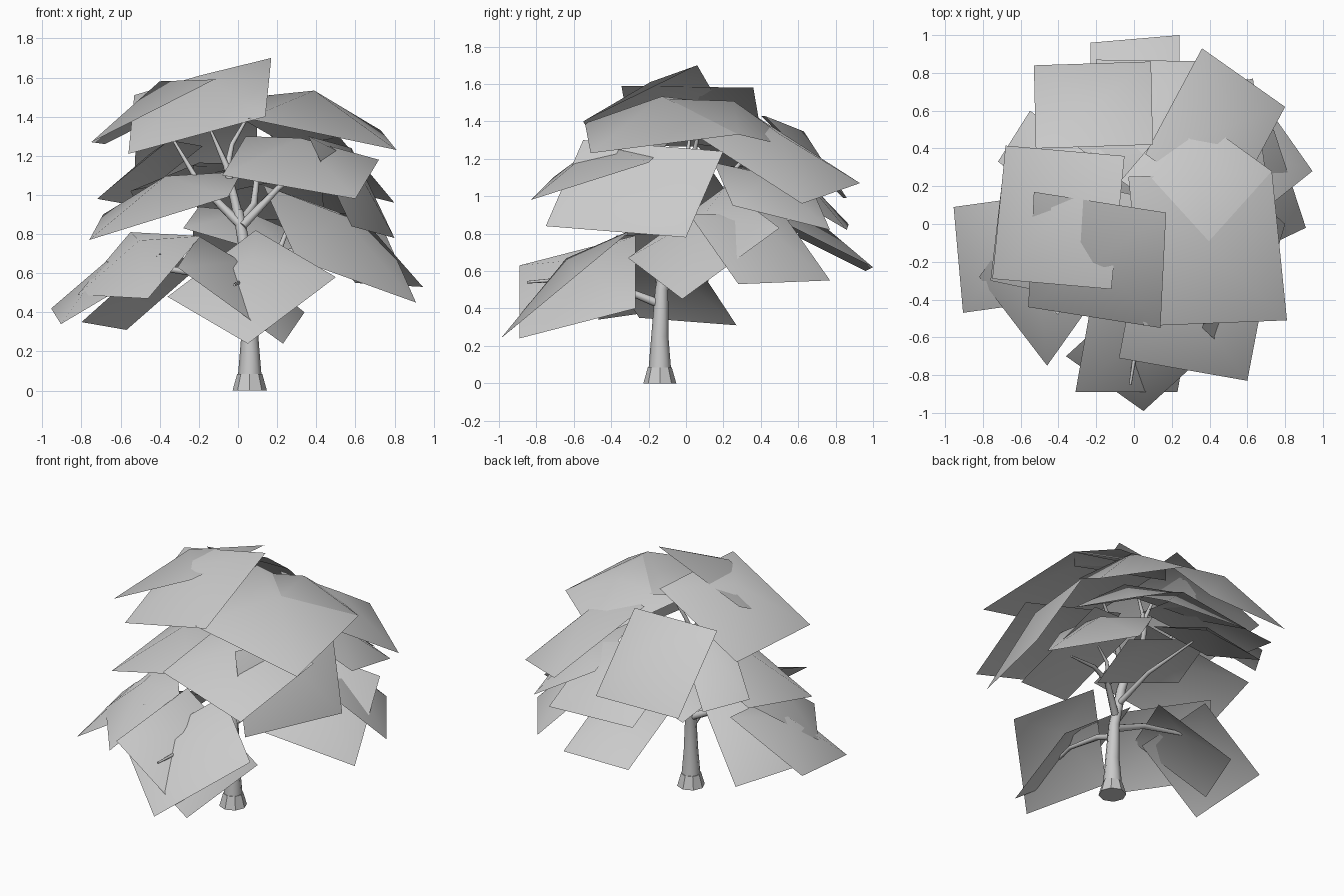
import bpy
from math import radians
from mathutils import Vector

cube = bpy.data.objects.get("Cube")
if cube:
    bpy.data.objects.remove(cube, do_unlink=True)


def make_material(name, colour):
    mat = bpy.data.materials.new(name)
    mat.use_nodes = True
    mat.diffuse_color = colour
    mat.node_tree.nodes["Principled BSDF"].inputs["Base Color"].default_value = colour
    return mat


grey = make_material("plain grey", (0.59, 0.59, 0.59, 1))


def leaf_card(name, corner, left, right):
    """Domed foliage sheet from one corner and its two neighbours."""
    a, b, c = Vector(corner), Vector(left), Vector(right)
    rim = [a, b, b + c - a, c]
    # keep every sheet facing upward
    if (b - a).cross(c - a).z < 0:
        rim.reverse()
    lift = 0.11 * ((b - a).length + (c - a).length)
    peak = (b + c) / 2 + Vector((0, 0, lift))
    count = len(rim)
    faces = [(i, (i + 1) % count, count) for i in range(count)]
    mesh = bpy.data.meshes.new(name)
    mesh.from_pydata(rim + [peak], [], faces)
    mesh.materials.append(grey)
    for face in mesh.polygons:
        face.use_smooth = True
    obj = bpy.data.objects.new(name, mesh)
    bpy.context.collection.objects.link(obj)


def limb(name, path, radii, angle=70):
    """Tapered round limb along a path, turned into a mesh."""
    curve = bpy.data.curves.new(name, "CURVE")
    curve.dimensions = "3D"
    curve.bevel_depth = 1
    curve.bevel_resolution = 2
    curve.use_fill_caps = True
    spline = curve.splines.new("POLY")
    spline.points.add(len(path) - 1)
    for point, place, radius in zip(spline.points, path, radii):
        point.co = (*place, 1)
        point.radius = radius
    curve.materials.append(grey)
    obj = bpy.data.objects.new(name, curve)
    bpy.context.collection.objects.link(obj)
    bpy.ops.object.select_all(action="DESELECT")
    obj.select_set(True)
    bpy.context.view_layer.objects.active = obj
    bpy.ops.object.convert(target="MESH")
    bpy.ops.object.shade_smooth_by_angle(angle=radians(angle))


def branch(name, *path, thick=0.025, thin=0.007):
    """Branch that thins evenly toward its tip."""
    last = len(path) - 1
    limb(name, path, [thick + (thin - thick) * i / last for i in range(len(path))])


# faceted flared foot and smooth trunk
limb("trunk_foot", [(.06, -.14, 0), (.06, -.14, .085)], [.088, .064], angle=20)
limb("trunk",
     [(.06, -.14, .08), (.06, -.14, .25), (.055, -.13, .5), (.03, -.09, .75), (0, -.05, .92)],
     [.06, .046, .035, .03, .026])

# upper branches
branch("left_upper_branch", (.01, -.07, .85), (-.2, 0, 1.06), (-.33, .05, 1.28))
branch("main_upper_branch", (0, -.05, .9), (-.06, 0, 1.15), (-.14, .02, 1.33))
branch("inner_upper_branch", (-.06, 0, 1.12), (-.03, .05, 1.26), (.05, .08, 1.4), thick=.018)
branch("right_upper_branch", (.02, -.08, .84), (.2, .05, 1.03), (.4, .15, 1.2))
branch("back_upper_branch", (.01, -.06, .85), (.08, .18, .95), (.1, .24, 1.12), (.1, .35, 1.25))

# lower branches
branch("front_branch", (.05, -.13, .42), (.06, -.28, .48), (.02, -.6, .56), (-.02, -.85, .54))
branch("left_branch", (.05, -.13, .48), (-.2, -.15, .6), (-.5, -.12, .64), (-.7, -.15, .56))
branch("right_branch", (.05, -.12, .56), (.22, 0, .7), (.37, .05, .73), (.6, .1, .7))
branch("right_twig", (.2, 0, .69), (.25, .03, .82), (.36, .08, .87), thick=.016)
branch("back_branch", (.04, -.1, .65), (.05, .2, .74), (.02, .6, .8), thick=.02)

# crown sheets
leaf_card("crown_front_leaves", (.17, .06, 1.7), (-.53, .17, 1.51), (.14, -.55, 1.4))
leaf_card("crown_left_leaves", (-.12, -.345, 1.59), (-.75, -.29, 1.27), (-.05, .36, 1.58))
leaf_card("crown_right_leaves", (.81, -.51, 1.23), (.05, -.54, 1.39), (.73, .28, 1.33))
leaf_card("crown_top_back_leaves", (.4, -.11, 1.52), (.73, .28, 1.33), (-.07, .23, 1.44))
leaf_card("crown_back_leaves", (.36, .93, 1.07), (.8, .62, .96), (.06, .37, 1.43))
leaf_card("crown_rear_leaves", (.1, .42, 1.43), (-.52, .4, 1.43), (.09, .86, .99))

# middle sheets
leaf_card("middle_front_leaves", (.6, -.83, .98), (-.08, -.71, 1.1), (.72, -.2, 1.18))
leaf_card("middle_left_leaves", (-.76, -.3, .77), (-.05, -.45, .99), (-.69, .3, .9))
leaf_card("middle_right_leaves", (.58, -.75, .84), (.8, 0, .78), (.36, -.55, 1.3))
leaf_card("middle_side_leaves", (.7, .25, .95), (.63, .77, .82), (.3, .15, 1.18))
leaf_card("middle_rear_leaves", (.45, .86, .82), (-.2, .87, .85), (.42, .35, 1.12))
leaf_card("middle_rear_left_leaves", (-.72, .33, .98), (-.55, .6, .95), (-.35, .05, 1.28))
leaf_card("middle_inner_leaves", (-.55, .3, 1.02), (.1, .2, 1.16), (-.5, .75, .92))

# lower sheets
leaf_card("low_front_leaves", (.05, -.99, .24), (-.36, -.7, .48), (.5, -.58, .58))
leaf_card("low_front_under_leaves", (.23, -.89, .24), (-.31, -.89, .63), (.34, -.27, .4))
leaf_card("low_left_leaves", (-.905, -.47, .34), (-.955, .09, .42), (-.4, -.4, .64))
leaf_card("low_left_under_leaves", (-.8, -.25, .35), (-.57, .27, .31), (-.4, -.48, .7))
leaf_card("low_left_front_leaves", (-.46, -.75, .47), (-.82, -.28, .49), (-.19, -.37, .79))
leaf_card("low_right_leaves", (.91, -.02, .45), (.3, -.31, .67), (.74, .5, .83))
leaf_card("low_side_leaves", (.945, .28, .53), (.6, .77, .55), (.62, .02, .9))
leaf_card("low_rear_leaves", (.24, 1, .62), (-.23, .96, .6), (.24, .48, .88))
leaf_card("low_inner_leaves", (-.28, .1, .83), (.3, 0, .66), (-.2, .5, .94))
